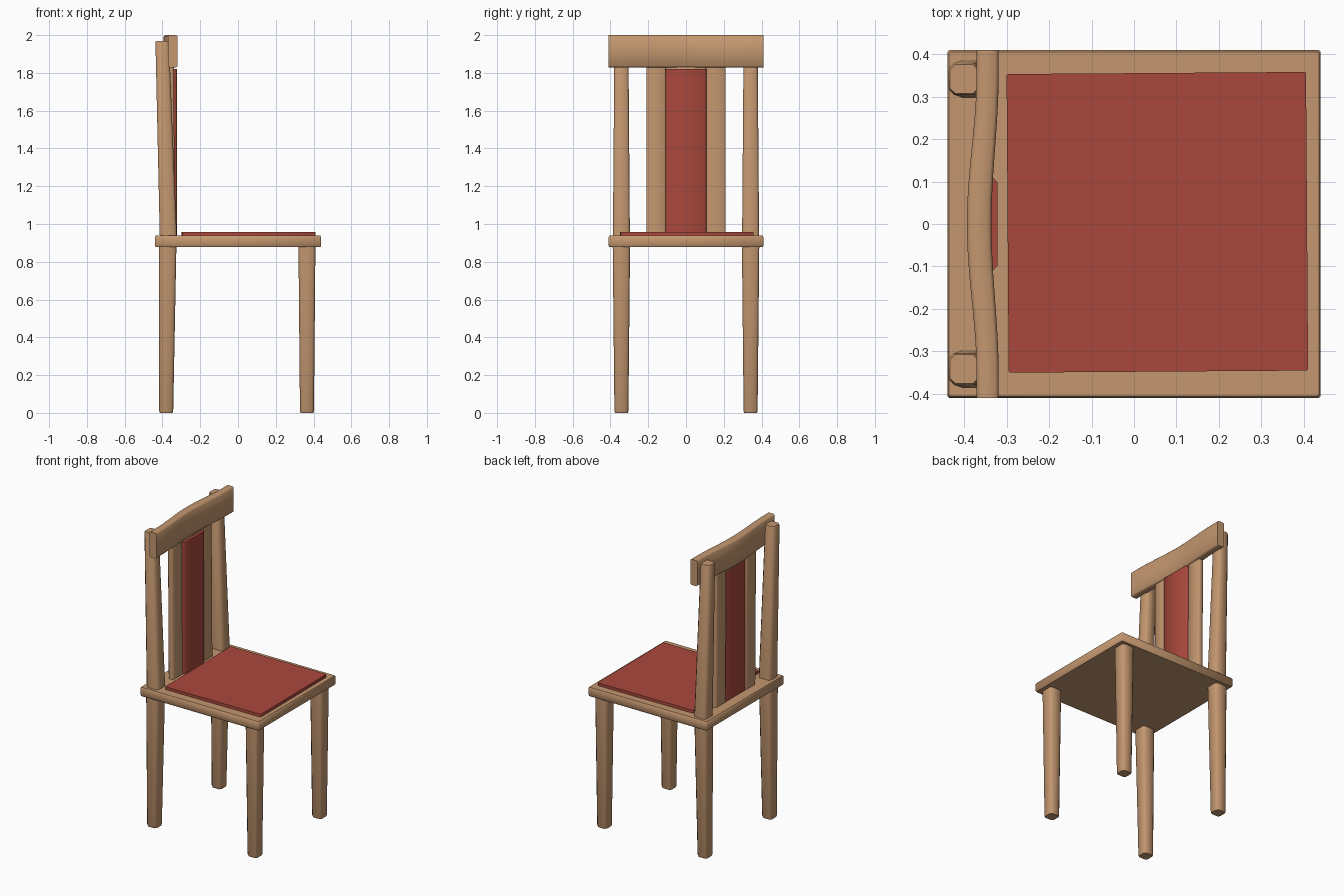
import bpy, bmesh, math

if "Cube" in bpy.data.objects:
    bpy.data.objects.remove(bpy.data.objects["Cube"])


def material(name, color):
    m = bpy.data.materials.new(name)
    m.diffuse_color = (*color, 1)
    m.use_nodes = True
    m.node_tree.nodes["Principled BSDF"].inputs["Base Color"].default_value = m.diffuse_color
    return m


WOOD = material("light_wood", (0.55, 0.31, 0.16))
RED = material("red_upholstery", (0.40, 0.065, 0.045))


def loft(name, rings, mat):
    """Closed solid skinned through rings of equal point count."""
    bm = bmesh.new()
    rows = [[bm.verts.new(p) for p in ring] for ring in rings]
    n = len(rows[0])
    for a, b in zip(rows, rows[1:]):
        for i in range(n):
            bm.faces.new((a[i], a[(i + 1) % n], b[(i + 1) % n], b[i]))
    bm.faces.new(rows[0][::-1])
    bm.faces.new(rows[-1])
    bmesh.ops.recalc_face_normals(bm, faces=bm.faces)
    me = bpy.data.meshes.new(name)
    bm.to_mesh(me)
    bm.free()
    me.materials.append(mat)
    ob = bpy.data.objects.new(name, me)
    bpy.context.collection.objects.link(ob)
    bpy.ops.object.select_all(action='DESELECT')
    ob.select_set(True)
    bpy.context.view_layer.objects.active = ob
    bpy.ops.object.shade_smooth_by_angle(angle=math.radians(50))
    return ob


def section(cx, cy, z, hx, hy, c):
    """Horizontal rectangle with cut corners."""
    pts = [(hx, -hy + c), (hx, hy - c), (hx - c, hy), (-hx + c, hy),
           (-hx, hy - c), (-hx, -hy + c), (-hx + c, -hy), (hx - c, -hy)]
    return [(cx + x, cy + y, z) for x, y in pts]


# Seat board and upholstered pad
seat_profile = [(0.878, 0.004), (0.886, 0), (0.930, 0), (0.938, 0.004)]
loft("seat", [section(0, 0, z, 0.44 - d, 0.41 - d, 0.004) for z, d in seat_profile], WOOD)
pad = loft("seat_pad", [section(0, 0, z, 0.353, 0.352, 0.003) for z in (0.93, 0.957)], RED)
pad.location = (0.055, 0.004, 0)
pad.rotation_euler.z = -math.radians(0.4) * -1

# Tapered legs and leaning back posts, one of each per side
for side, s in (("right", -1), ("left", 1)):
    y = 0.342 * s
    loft(side + "_front_leg", [section(0.365, y, 0, 0.034, 0.034, 0.012),
                               section(0.365, y, 0.01, 0.037, 0.037, 0.012),
                               section(0.365, y, 0.89, 0.045, 0.046, 0.012)], WOOD)
    loft(side + "_rear_leg", [section(-0.380, y, 0, 0.034, 0.034, 0.012),
                              section(-0.380, y, 0.01, 0.037, 0.037, 0.012),
                              section(-0.372, y, 0.89, 0.046, 0.046, 0.012)], WOOD)
    loft(side + "_back_post", [section(-0.369, y, 0.93, 0.045, 0.045, 0.012),
                               section(-0.401, y, 1.96, 0.036, 0.037, 0.012),
                               section(-0.401, y, 1.97, 0.033, 0.034, 0.012)], WOOD)
    # Wooden slats flanking the padded panel
    loft(side + "_back_slat", [section(-0.352, 0.158 * s, 0.93, 0.018, 0.052, 0.005),
                               section(-0.358, 0.158 * s, 1.86, 0.018, 0.052, 0.005)], WOOD)

# Padded centre panel of the back
loft("back_panel", [section(-0.345, 0, 0.93, 0.023, 0.109, 0.010),
                    section(-0.346, 0, 1.82, 0.024, 0.109, 0.010)], RED)
loft("panel_top_block", [section(-0.355, 0, 1.815, 0.015, 0.105, 0.004),
                         section(-0.362, 0, 1.86, 0.015, 0.105, 0.004)], WOOD)

# Curved top rail, swept along y and bowed backwards in the middle
rings = []
steps = 20
for i in range(steps + 1):
    y = -0.41 + 0.82 * i / steps
    bow = 0.5 * (1 + math.cos(math.pi * min(1, abs(y) / 0.36)))
    cx, hx, c = -0.345 - 0.020 * bow, 0.026 + 0.003 * bow, 0.008
    rings.append([(p[0], y, p[1] + 1.915) for p in section(cx, 0, 0, hx, 0.086, c)])
loft("top_rail", rings, WOOD)
